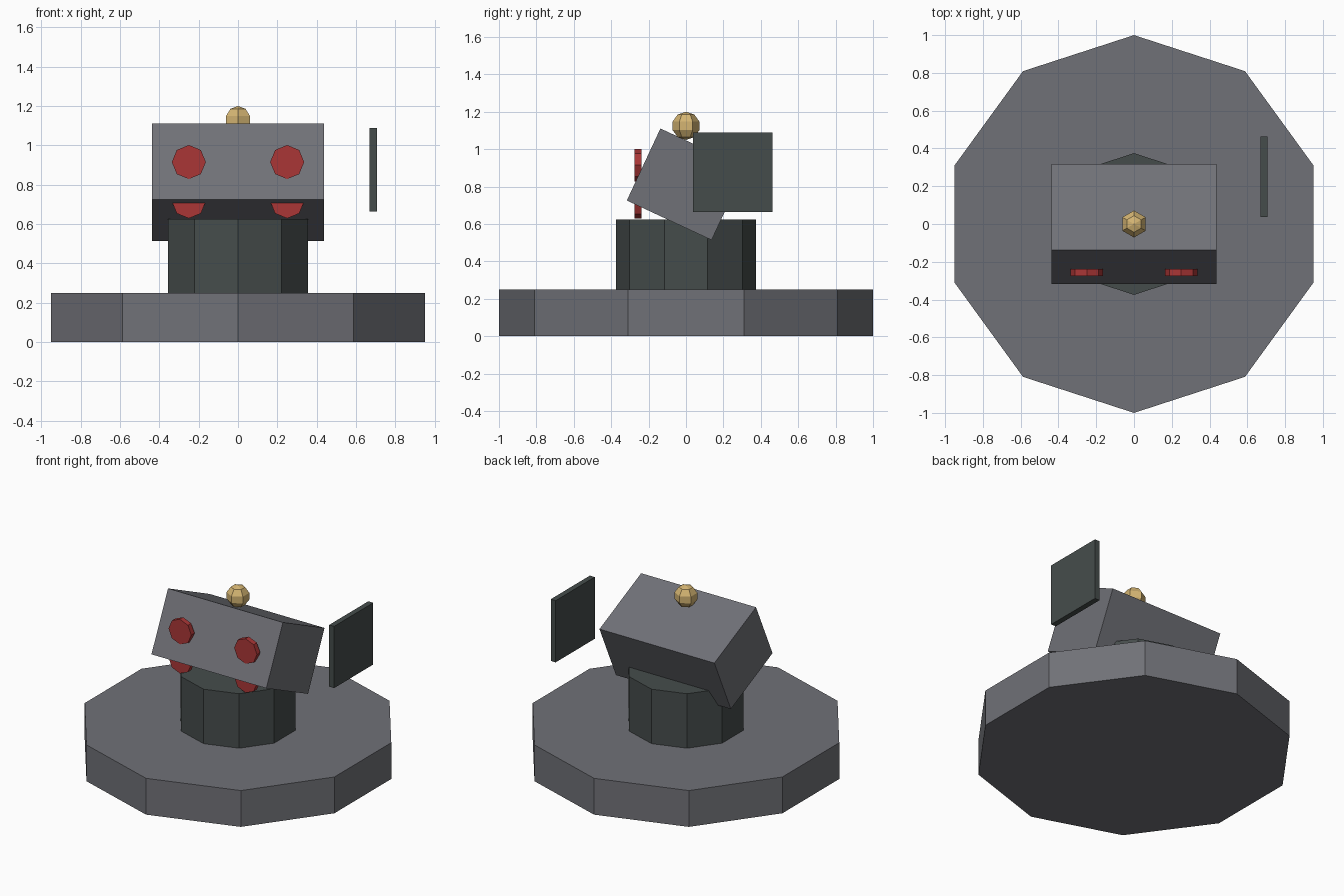
import bpy
import bmesh
from math import sin, cos, pi, radians
from mathutils import Matrix

if "Cube" in bpy.data.objects:
    bpy.data.objects.remove(bpy.data.objects["Cube"], do_unlink=True)


def material(name, rgb):
    mat = bpy.data.materials.new(name)
    mat.use_nodes = True
    mat.diffuse_color = (*rgb, 1)
    mat.node_tree.nodes["Principled BSDF"].inputs["Base Color"].default_value = (*rgb, 1)
    return mat


stone = material("stone grey", (0.162, 0.165, 0.185))
dark = material("dark slate", (0.060, 0.073, 0.071))
red = material("lens red", (0.40, 0.037, 0.037))
gold = material("pale gold", (0.66, 0.46, 0.17))


def finish(name, bm, mat, location, tilt):
    bmesh.ops.recalc_face_normals(bm, faces=bm.faces)
    mesh = bpy.data.meshes.new(name)
    bm.to_mesh(mesh)
    bm.free()
    mesh.materials.append(mat)
    obj = bpy.data.objects.new(name, mesh)
    obj.location = location
    obj.rotation_euler.x = radians(tilt)
    bpy.context.collection.objects.link(obj)
    return obj


def box(name, size, mat, location, tilt=0):
    bm = bmesh.new()
    bmesh.ops.create_cube(bm, size=1, matrix=Matrix.Diagonal((*size, 1)))
    return finish(name, bm, mat, location, tilt)


def lathe(name, profile, sides, mat, location, tilt=0):
    """Stack of regular polygons (radius, z), with a corner on +y; closed ends."""
    bm = bmesh.new()
    angles = [pi / 2 + 2 * pi * i / sides for i in range(sides)]
    rings = [[bm.verts.new((r * cos(a), r * sin(a), z)) for a in angles]
             for r, z in profile]
    for low, high in zip(rings, rings[1:]):
        for i in range(sides):
            j = (i + 1) % sides
            bm.faces.new((low[i], low[j], high[j], high[i]))
    if profile[0][0] > 0:
        bm.faces.new(rings[0])
        bm.faces.new(rings[-1])
    else:
        bmesh.ops.remove_doubles(bm, verts=bm.verts, dist=0.0001)
    return finish(name, bm, mat, location, tilt)


# Ten-sided base and pedestal
lathe("base", [(1, 0), (1, 0.25)], 10, stone, (0, 0, 0))
lathe("pedestal", [(0.375, 0.25), (0.375, 0.625)], 10, dark, (0, 0, 0))

# Head tipped back
box("head", (0.875, 0.5, 0.425), stone, (0, 0, 0.8125), -25)

# Two pairs of upright lens discs partly sunk into the head
for side, x in (("left", 0.25), ("right", -0.25)):
    for row, z in (("upper", 0.915), ("lower", 0.715)):
        lathe(f"{row}_{side}_eye", [(0.0865, -0.018), (0.0865, 0.018)], 8,
              red, (x, -0.257, z), 90)

# Faceted ball on top
ball = [(0.075 * sin(pi * k / 5), -0.075 * cos(pi * k / 5)) for k in range(6)]
ball[0], ball[-1] = (0, -0.075), (0, 0.075)
lathe("top_ball", ball, 6, gold, (0, 0, 1.125))

# Free-standing panel at the left
box("side_panel", (0.0375, 0.425, 0.425), dark, (0.6875, 0.25, 0.8765))
